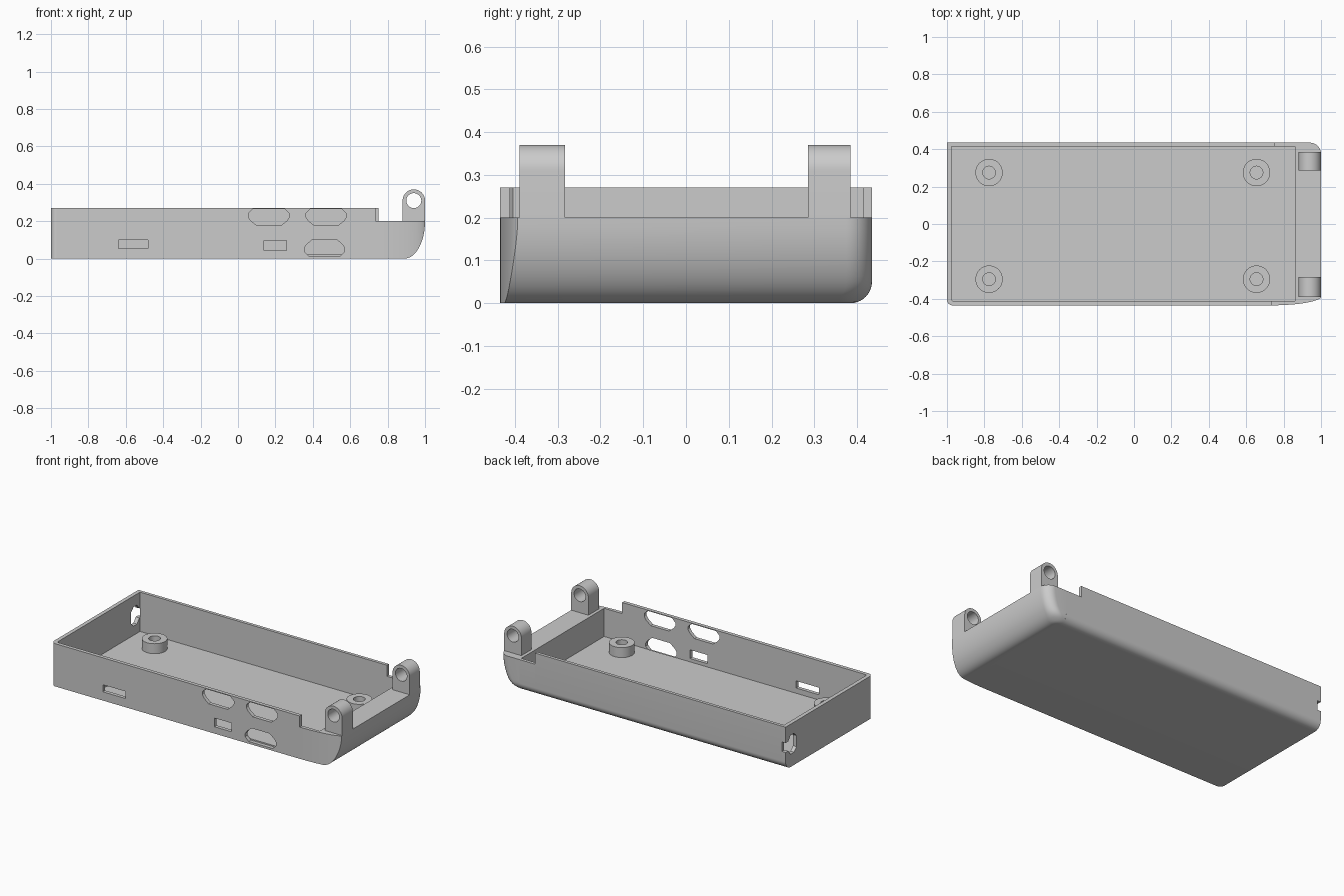
import bpy, bmesh, math

if "Cube" in bpy.data.objects:
    bpy.data.objects.remove(bpy.data.objects["Cube"], do_unlink=True)

GREY = (0.6, 0.6, 0.6, 1)
grey = bpy.data.materials.new("light_grey")
grey.use_nodes = True
grey.diffuse_color = GREY
grey.node_tree.nodes["Principled BSDF"].inputs["Base Color"].default_value = GREY


def finish(name, bm):
    bmesh.ops.recalc_face_normals(bm, faces=bm.faces)
    mesh = bpy.data.meshes.new(name)
    bm.to_mesh(mesh)
    bm.free()
    mesh.materials.append(grey)
    ob = bpy.data.objects.new(name, mesh)
    bpy.context.collection.objects.link(ob)
    bpy.ops.object.select_all(action="DESELECT")
    ob.select_set(True)
    bpy.context.view_layer.objects.active = ob
    bpy.ops.object.shade_smooth_by_angle(angle=math.radians(30))


def skin(bm, low, high):
    for i in range(len(low)):
        j = (i + 1) % len(low)
        bm.faces.new((low[i], low[j], high[j], high[i]))


def prism(name, outline, axis, lo, hi, holes=()):
    """Extrude an outline with optional holes; it uses the other two axes in order."""
    bm = bmesh.new()
    ends = []
    for d in (lo, hi):
        loops, edges = [], []
        for path in (outline, *holes):
            loop = []
            for p in path:
                c = list(p)
                c.insert(axis, d)
                loop.append(bm.verts.new(c))
            edges += [bm.edges.new((loop[i - 1], loop[i])) for i in range(len(loop))]
            loops.append(loop)
        bmesh.ops.triangle_fill(bm, use_beauty=True, edges=edges)
        ends.append(loops)
    for low, high in zip(*ends):
        skin(bm, low, high)
    finish(name, bm)


def loft(name, rings):
    """Skin a stack of equal-length closed rings and cap both ends."""
    bm = bmesh.new()
    rows = [[bm.verts.new(p) for p in ring] for ring in rings]
    for low, high in zip(rows, rows[1:]):
        skin(bm, low, high)
    bm.faces.new(rows[0])
    bm.faces.new(rows[-1])
    finish(name, bm)


def arc(cx, cy, r, start, end, n=10):
    angles = [math.radians(start + (end - start) * i / n) for i in range(n + 1)]
    return [(cx + r * math.cos(a), cy + r * math.sin(a)) for a in angles]


def circle(cx, cy, r, n=40):
    return arc(cx, cy, r, 0, 360, n)[:-1]


def rect(x0, x1, z0, z1):
    return [(x0, z0), (x1, z0), (x1, z1), (x0, z1)]


def port(x0, x1, z0, z1, flip=False):
    """Connector outline with two bevelled corners on the narrow side."""
    c, r = 0.045, 0.012
    pts = [(x0 + c, z0), (x1 - c, z0), (x1 - r, z0 + c * 0.6), (x1, z0 + c), (x1, z1 - 2 * r),
           (x1 - 2 * r, z1), (x0 + 2 * r, z1), (x0, z1 - 2 * r), (x0, z0 + c), (x0 + r, z0 + c * 0.6)]
    return [(x, z0 + z1 - z) for x, z in pts] if flip else pts


W, H, STEP, FLOOR = 0.435, 0.27, 0.2, 0.022
FRONT_IN, BACK_IN, END_IN, BLOCK = -0.412, 0.415, -0.975, 0.86
back_edge = arc(W - 0.05, 0.05, 0.05, 270, 360)

# Floor and back wall share one bent section, lower beside the hinge
for name, x0, x1, top in (("floor_and_back_wall", END_IN, 0.75, H),
                          ("floor_and_low_back_wall", 0.75, BLOCK, STEP)):
    section = [(FRONT_IN, 0)] + back_edge + [(W, top), (BACK_IN, top), (BACK_IN, FLOOR), (FRONT_IN, FLOOR)]
    prism(name, section, 0, x0, x1)

# Front wall with connector openings
openings = [port(0.055, 0.275, 0.177, 0.265), port(0.363, 0.58, 0.177, 0.265),
            port(0.355, 0.57, 0.014, 0.103, True),
            rect(-0.64, -0.48, 0.055, 0.1), rect(0.14, 0.26, 0.043, 0.098)]
prism("front_wall", rect(-0.97, 0.735, 0, H), 1, -W, FRONT_IN, openings)


def front_curve(x0, x1, n=10):
    """Plan curve of the front face where it tapers towards the hinge end."""
    xs = [x0 + (x1 - x0) * math.sin(math.pi / 2 * i / n) for i in range(n + 1)]
    return [(x, -W + 0.05 - 0.05 * math.sqrt(1 - (max(x - 0.73, 0) / 0.274) ** 2)) for x in xs]


low_wall = front_curve(0.735, BLOCK) + [(BLOCK, FRONT_IN), (0.735, FRONT_IN)]
prism("low_front_wall", low_wall, 2, 0, STEP)

# Right end wall, with a cable opening running out through the back corner
cable_opening = [(W, 0.11), (0.408, 0.11), (0.385, 0.08), (0.35, 0.08), (0.325, 0.105),
                 (0.325, 0.175), (0.35, 0.2), (0.385, 0.2), (0.408, 0.17), (W, 0.17)]
end_outline = [(-0.405, 0)] + back_edge + cable_opening + [(W, H), (-0.405, H)]
prism("end_wall", end_outline, 0, -1, END_IN)
corner = arc(-0.97, -0.405, 0.03, 180, 270, 8) + [(-0.97, FRONT_IN), (END_IN, -0.405)]
prism("rounded_corner", corner, 2, 0, H)


def rise(z, height):
    """Quarter-ellipse growth from 0 at the bottom to 1 at the given height."""
    return math.sqrt(1 - (1 - min(z / height, 1)) ** 2)


def block_ring(z):
    right = 0.89 + 0.11 * rise(z, STEP)
    back = W - 0.05 + 0.05 * rise(z, 0.05)
    r = min(0.06, (right - BLOCK) * 0.9)
    pts = front_curve(BLOCK, right) + arc(right - r, back - r, r, 0, 90) + [(BLOCK, back)]
    return [(x, y, z) for x, y in pts]


# Solid rounded block at the hinge end
loft("hinge_block", [block_ring(STEP * (i / 16) ** 2) for i in range(17)])

# Hollow mounting posts
for x, x_name in ((-0.775, "right"), (0.655, "left")):
    for y, y_name in ((-0.295, "front"), (0.275, "back")):
        prism(f"mounting_post_{y_name}_{x_name}", circle(x, y, 0.073), 2, FLOOR, 0.085,
              [circle(x, y, 0.034)])

# Hinge lugs with pin holes
lug = [(0.88, STEP), (1, STEP)] + arc(0.94, 0.31, 0.06, 0, 180, 24)
for y0, y1, y_name in ((-0.39, -0.283, "front"), (0.285, 0.385, "back")):
    prism(f"hinge_lug_{y_name}", lug, 1, y0, y1, [circle(0.94, 0.31, 0.04)])
